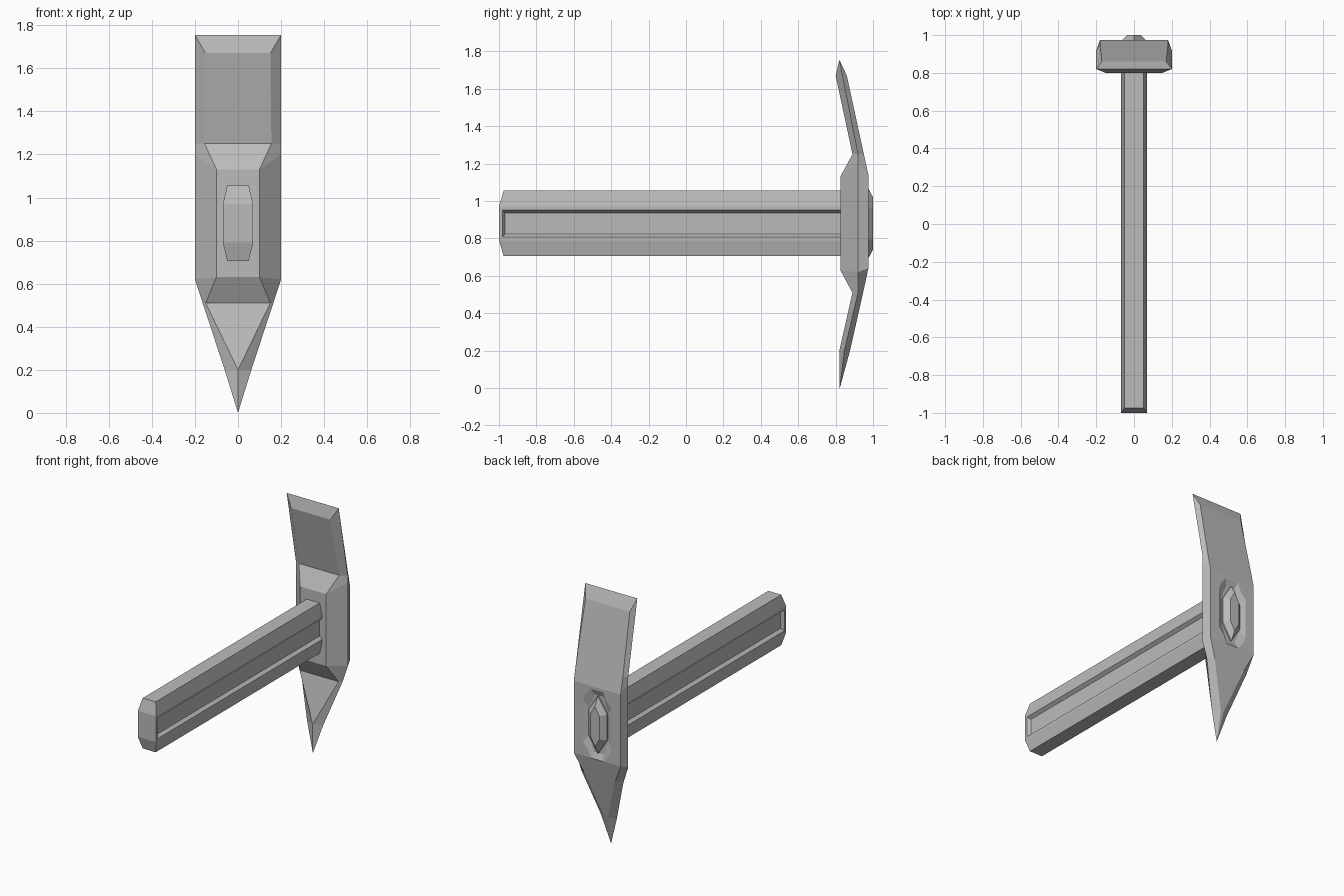
import bpy, bmesh

if "Cube" in bpy.data.objects:
    bpy.data.objects.remove(bpy.data.objects["Cube"], do_unlink=True)

grey = bpy.data.materials.new("plain_grey")
grey.use_nodes = True
colour = (0.5, 0.5, 0.5, 1)
grey.diffuse_color = colour
grey.node_tree.nodes["Principled BSDF"].inputs["Base Color"].default_value = colour


def loft(name, rings, grooves=False):
    """Skin a list of equal-sized closed rings and cap both ends."""
    bm = bmesh.new()
    loops = [[bm.verts.new(p) for p in ring] for ring in rings]
    n = len(rings[0])
    for a, b in zip(loops, loops[1:]):
        for i in range(n):
            j = (i + 1) % n
            bm.faces.new((a[i], a[j], b[j], b[i]))
    # Each cap is a strip of quads between mirrored halves of its ring
    for loop in (loops[0], loops[-1]):
        for i in range(n // 2 - 1):
            bm.faces.new((loop[i], loop[i + 1], loop[n - 2 - i], loop[n - 1 - i]))
    bmesh.ops.remove_doubles(bm, verts=bm.verts, dist=0.0005)
    bmesh.ops.recalc_face_normals(bm, faces=bm.faces)
    if grooves:
        sides = [f for f in bm.faces if abs(f.normal.x) > 0.99]
        bmesh.ops.inset_individual(bm, faces=sides, thickness=0.025)
        bmesh.ops.inset_individual(bm, faces=sides, thickness=0.022, depth=-0.022)
    mesh = bpy.data.meshes.new(name)
    bm.to_mesh(mesh)
    bm.free()
    mesh.materials.append(grey)
    obj = bpy.data.objects.new(name, mesh)
    bpy.context.collection.objects.link(obj)
    return obj


def mirrored(half):
    """Close a half outline running down the +x side with its mirror image."""
    return half + [(-x, y, z) for x, y, z in reversed(half)]


MID = 0.88


def outline(y, levels, bow=0.0):
    """Upright symmetric outline; bow moves its top and bottom edges along y."""
    upper = [(x, y + (bow if i == 0 else 0), MID + h) for i, (x, h) in enumerate(levels)]
    return mirrored(upper + [(x, yy, 2 * MID - z) for x, yy, z in reversed(upper)])


# Handle with chamfered end and a groove along each side
grip = [(0.05, 0.175), (0.07, 0.09)]
loft("handle", [outline(-1, grip, 0.025), outline(0.9, grip)], grooves=True)

# Head: each station holds the front, side ridge and back points
stations = [
    [(0.15, 0.80, 1.67), (0.20, 0.82, 1.755), (0.17, 0.86, 1.67)],
    [(0.155, 0.89, 1.25), (0.20, 0.92, 1.25), (0.18, 0.951, 1.25)],
    [(0.10, 0.825, 1.13), (0.20, 0.92, 1.20), (0.18, 0.975, 1.14)],
    [(0.10, 0.825, 0.63), (0.20, 0.92, 0.62), (0.18, 0.975, 0.64)],
    [(0.15, 0.89, 0.51), (0.164, 0.92, 0.51), (0.12, 0.947, 0.51)],
    [(0.0, 0.82, 0.20), (0.062, 0.847, 0.20), (0.012, 0.877, 0.20)],
    [(0.0, 0.82, 0.005), (0.0, 0.822, 0.0), (0.0, 0.824, 0.005)],
]
head = loft("head", [mirrored(s) for s in stations])

# Shallow eye sunk in the back of the head
cutter = loft("eye_cutter", [
    outline(0.958, [(0.035, 0.20), (0.075, 0.10)]),
    outline(0.992, [(0.065, 0.28), (0.145, 0.18)]),
])
cutter.hide_render = True
cut = head.modifiers.new("eye", "BOOLEAN")
cut.operation = "DIFFERENCE"
cut.solver = "EXACT"
cut.object = cutter
bpy.context.view_layer.objects.active = head
bpy.ops.object.modifier_apply(modifier=cut.name)
bpy.data.objects.remove(cutter, do_unlink=True)

# Faceted handle end showing through the eye
loft("handle_end", [
    outline(0.93, [(0.0, 0.20), (0.07, 0.09)]),
    outline(0.968, [(0.0, 0.20), (0.07, 0.09)]),
    outline(1.0, [(0.0, 0.14), (0.035, 0.08)]),
])
